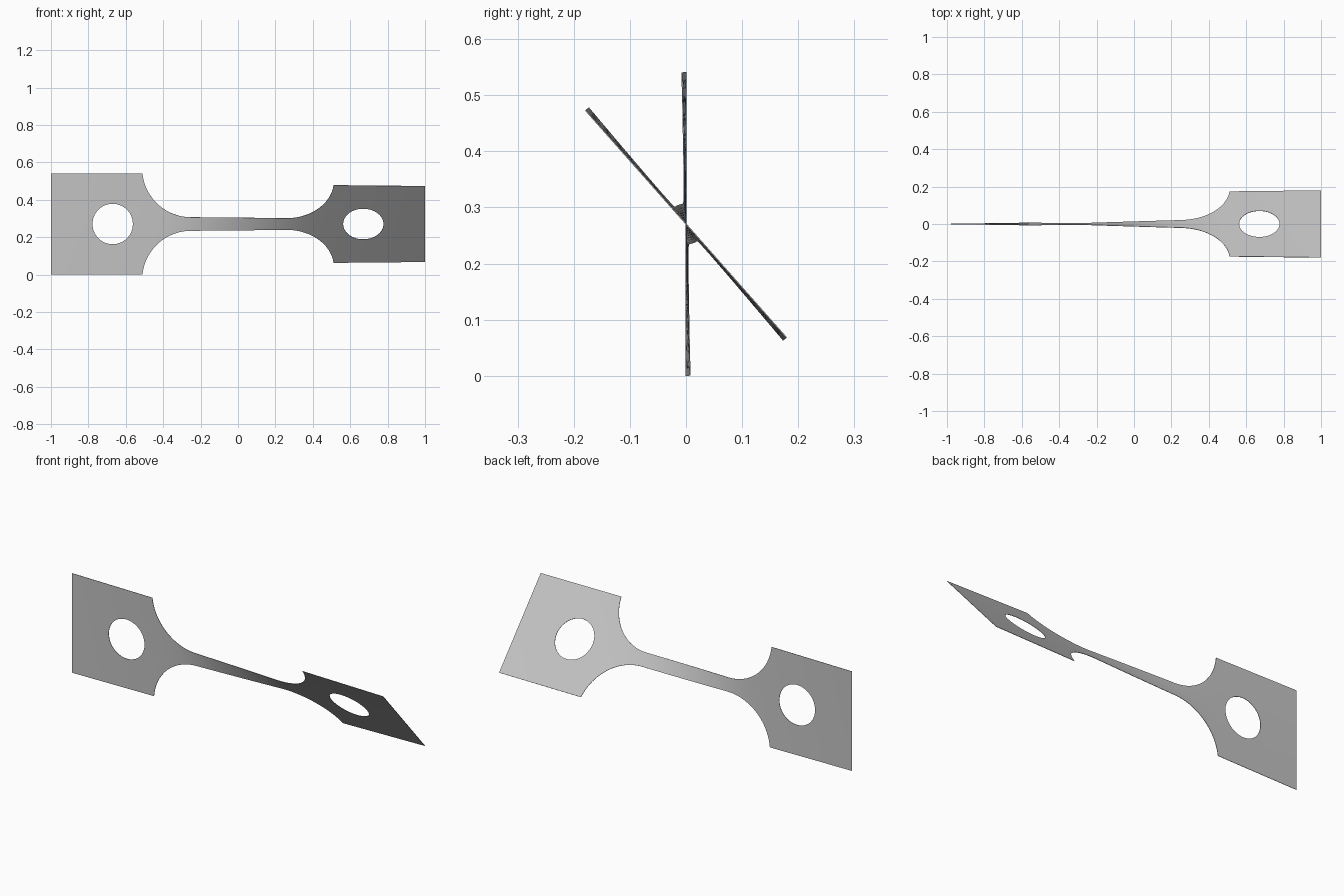
import bpy, bmesh, math

cube = bpy.data.objects.get("Cube")
if cube:
    bpy.data.objects.remove(cube)

HALF = 0.2705        # half width of each grip plate
STRIP = 0.0365       # half width of the narrow strip
RADIUS = 0.26        # shoulder fillet radius
FILLET_X = 0.252     # where strip meets fillet
HOLE_X, HOLE_R = 0.67, 0.108
TWIST = math.radians(41.5)
ROWS = 16
RINGS = 5
SHOULDER = FILLET_X + math.sqrt(RADIUS**2 - (STRIP + RADIUS - HALF)**2)


def half_width(x):
    """Half width of the flat profile at x."""
    d = abs(x) - FILLET_X
    if d <= 0:
        return STRIP
    if abs(x) >= SHOULDER:
        return HALF
    return STRIP + RADIUS - math.sqrt(RADIUS**2 - d * d)


# Twist angle along the length: narrow sections turn more than wide ones
STEPS = 1000
total = [0.0]
for i in range(STEPS):
    x = -1 + 2 * (i + 0.5) / STEPS
    total.append(total[-1] + half_width(x) ** -1.4)


def angle(x):
    f = min(max((x + 1) / 2, 0), 1) * STEPS
    i = min(int(f), STEPS - 1)
    return TWIST * (total[i] + (total[i + 1] - total[i]) * (f - i)) / total[-1]


bm = bmesh.new()


def skin(loops, closed=False):
    """Quads between successive rows of (x, height) points."""
    rows = [[bm.verts.new((x, 0, h)) for x, h in loop] for loop in loops]
    for a, b in zip(rows, rows[1:]):
        n = len(a)
        for i in range(n if closed else n - 1):
            j = (i + 1) % n
            bm.faces.new((a[i], a[j], b[j], b[i]))


# Grip plates: rings blending from the round hole to the rectangular border
for side in (-1, 1):
    corners = [(SHOULDER, -HALF), (1, -HALF), (1, HALF), (SHOULDER, HALF)]
    border = []
    for k in range(4):
        (x0, h0), (x1, h1) = corners[k], corners[(k + 1) % 4]
        border += [(x0 + (x1 - x0) * i / ROWS, h0 + (h1 - h0) * i / ROWS)
                   for i in range(ROWS)]
    loops = []
    for r in range(RINGS + 1):
        t = r / RINGS
        loop = []
        for x, h in border:
            a = math.atan2(h, x - HOLE_X)
            cx = HOLE_X + HOLE_R * math.cos(a)
            ch = HOLE_R * math.sin(a)
            loop.append((side * (cx + (x - cx) * t), ch + (h - ch) * t))
        loops.append(loop)
    skin(loops, closed=True)

# Neck: curved shoulders and the straight strip between them
arc = math.asin((SHOULDER - FILLET_X) / RADIUS)
fillet = [FILLET_X + RADIUS * math.sin(arc * i / 20) for i in range(21)]
fillet[-1] = SHOULDER
strip = [FILLET_X * (i / 12 - 1) for i in range(1, 24)]
columns = [-x for x in reversed(fillet)] + strip + fillet
skin([[(x, half_width(x) * (2 * i / ROWS - 1)) for i in range(ROWS + 1)]
      for x in columns])

bmesh.ops.remove_doubles(bm, verts=bm.verts, dist=0.0001)
bmesh.ops.recalc_face_normals(bm, faces=bm.faces)

# Turn every cross-section about the long axis
for v in bm.verts:
    a, h = angle(v.co.x), v.co.z
    v.co.y = -h * math.sin(a)
    v.co.z = HALF + h * math.cos(a)

mesh = bpy.data.meshes.new("twisted_specimen")
bm.to_mesh(mesh)
bm.free()
sheet = bpy.data.objects.new("twisted_specimen", mesh)
bpy.context.collection.objects.link(sheet)

# Plain grey metal
grey = bpy.data.materials.new("plain grey")
grey.use_nodes = True
colour = (0.55, 0.55, 0.55, 1)
grey.diffuse_color = colour
grey.node_tree.nodes["Principled BSDF"].inputs["Base Color"].default_value = colour
mesh.materials.append(grey)

# Very thin sheet thickness
solid = sheet.modifiers.new("thickness", 'SOLIDIFY')
solid.thickness = 0.002
solid.offset = 0

bpy.ops.object.select_all(action='DESELECT')
sheet.select_set(True)
bpy.context.view_layer.objects.active = sheet
bpy.ops.object.modifier_apply(modifier=solid.name)
bpy.ops.object.shade_smooth_by_angle(angle=math.radians(30))
